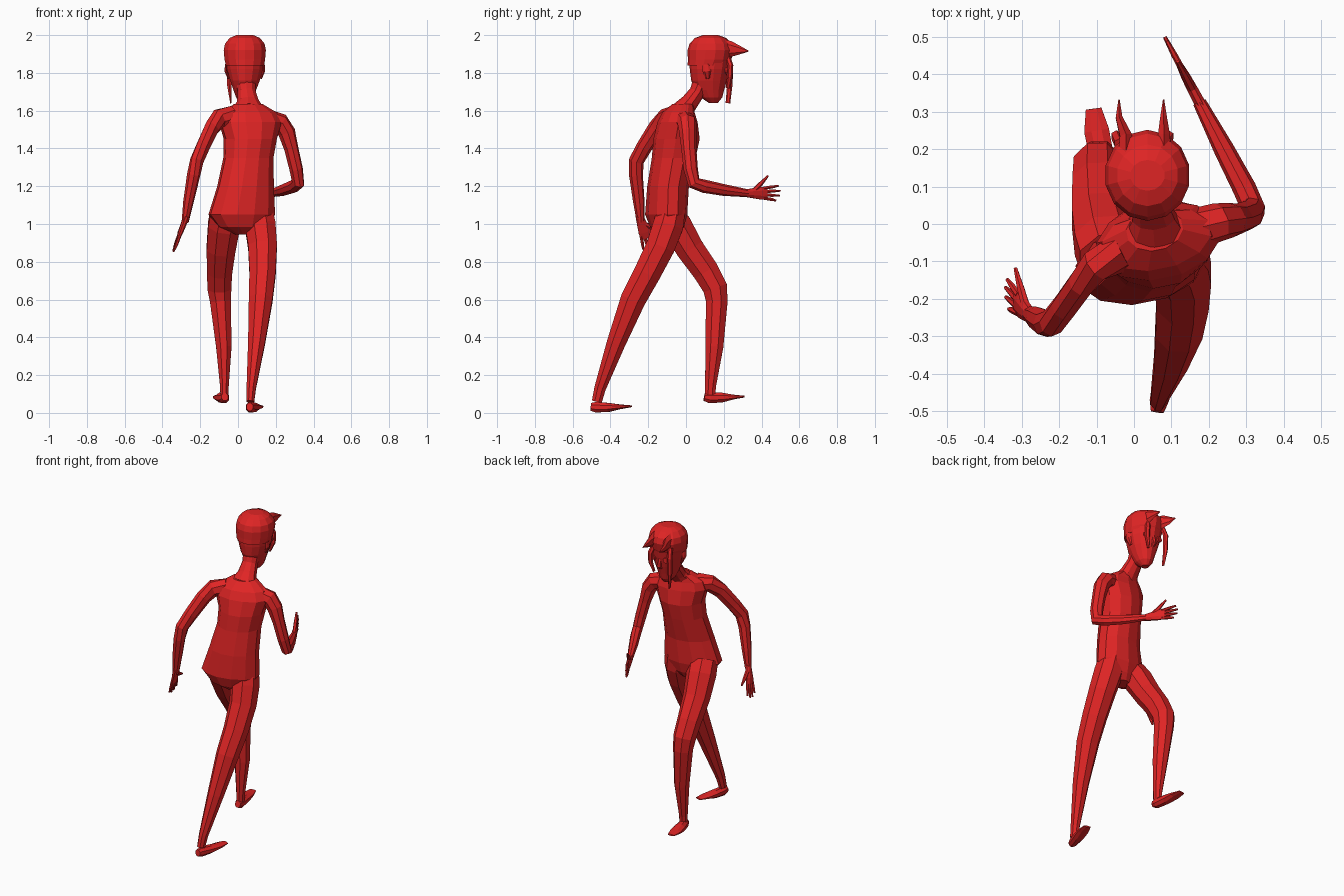
import bpy, bmesh, math
from mathutils import Vector

red = bpy.data.materials.new("flat red")
red.diffuse_color = (0.74, 0.018, 0.018, 1)


def tube(name, rings, side=(1, 0, 0), n=8, flat=False):
    """Loft n-sided rings (x, y, z, radius along side, other radius)."""
    bm = bmesh.new()
    pts = [Vector(r[:3]) for r in rings]
    loops = []
    for i, r in enumerate(rings):
        t = (pts[min(i + 1, len(pts) - 1)] - pts[max(i - 1, 0)]).normalized()
        if flat:                      # keep rings horizontal
            t = Vector((0, 0, 1))
        u = Vector(side)
        u = (u - t * u.dot(t)).normalized()
        v = t.cross(u)
        grow = 1.03                   # make up for the inscribed polygon
        loops.append([bm.verts.new(pts[i] + u * (r[3] * grow * math.cos(a)) + v * (r[4] * grow * math.sin(a)))
                      for a in [2 * math.pi * (k + 0.5) / n for k in range(n)]])
    for a, b in zip(loops, loops[1:]):
        for k in range(n):
            bm.faces.new((a[k], a[(k + 1) % n], b[(k + 1) % n], b[k]))
    bm.faces.new(loops[0][::-1])
    bm.faces.new(loops[-1])
    bmesh.ops.recalc_face_normals(bm, faces=bm.faces)
    me = bpy.data.meshes.new(name)
    bm.to_mesh(me)
    bm.free()
    me.materials.append(red)
    ob = bpy.data.objects.new(name, me)
    bpy.context.collection.objects.link(ob)
    return ob


def hand(name, wrist, direction, spread):
    """Flat palm, four fanned fingers and a thumb on the spread side."""
    w, d = Vector(wrist), Vector(direction).normalized()
    s = Vector(spread)
    s = (s - d * s.dot(d)).normalized()
    at = lambda along, across: tuple(w + d * along + s * across)
    tube(name + "_palm", [at(-0.02, 0) + (.02, .016), at(.03, 0) + (.028, .015),
                          at(.075, 0) + (.035, .013), at(.11, 0) + (.033, .009)], s)
    for i, (off, length) in enumerate([(-.03, .165), (-.01, .188), (.01, .192), (.03, .18)]):
        tube(f"{name}_finger_{i + 1}", [at(.09, off * .85) + (.009, .009), at(.14, off * 1.1) + (.009, .008),
                                        at(length, off * 1.3) + (.005, .005)], s, 6)
    tube(name + "_thumb", [at(.03, .01) + (.014, .012), at(.075, .05) + (.012, .01),
                           at(.118, .092) + (.005, .005)], s, 6)


# Torso, leaning and twisted slightly, facing +y
tube("torso", [(.03, -.085, .945, .045, .05), (.025, -.1, .985, .13, .085), (.02, -.105, 1.05, .175, .105),
               (.04, -.095, 1.2, .148, .105), (.055, -.065, 1.35, .13, .112), (.065, -.05, 1.45, .138, .118),
               (.065, -.045, 1.54, .165, .1), (.06, -.04, 1.59, .145, .08),
               (.055, -.015, 1.635, .075, .055)], (1, .2, 0), 12, True)
# Neck
tube("neck", [(.055, -.02, 1.6, .085, .055), (.052, .02, 1.645, .058, .045), (.045, .06, 1.7, .048, .04),
              (.04, .09, 1.77, .052, .05)], n=10)
# Head with pointed chin
tube("head", [(.035, .145, 1.64, .02, .022), (.035, .135, 1.67, .045, .055), (.036, .125, 1.71, .06, .075),
              (.037, .122, 1.76, .078, .092), (.037, .125, 1.82, .095, .102), (.036, .128, 1.87, .102, .107),
              (.036, .13, 1.93, .1, .105), (.036, .13, 1.97, .08, .08)], n=14, flat=True)
# Hair cap
tube("hair_cap", [(.037, .115, 1.84, .1, .103), (.036, .125, 1.87, .107, .112), (.036, .13, 1.92, .111, .118),
                  (.036, .13, 1.955, .104, .108), (.036, .13, 1.985, .08, .08),
                  (.036, .13, 2.0, .045, .04)], n=14, flat=True)
# Spiky fringe and hanging locks
for i, (x, tip) in enumerate([(-.022, -.04), (.08, .079)]):
    tube(f"fringe_spike_{i + 1}", [(x, .18, 1.935, .022, .045), (x, .235, 1.925, .018, .042),
                                   (tip, .285, 1.92, .01, .022), (tip, .332, 1.915, .002, .002)], n=6)
for i, (x, low) in enumerate([(-.047, 1.64), (.092, 1.72)]):
    tube(f"hanging_lock_{i + 1}", [(x * .8, .215, 1.9, .016, .014), (x, .235, 1.84, .015, .015),
                                   (x, .232, (1.84 + low) / 2, .013, .014), (x * .8, .222, low, .004, .012)], n=6)
# Nose, ears and eyes
tube("nose", [(.035, .215, 1.82, .008, .012), (.035, .228, 1.765, .014, .014), (.035, .21, 1.745, .01, .006)], n=6)
for label, sx in (("left", -1), ("right", 1)):
    tube(label + "_eye", [(.036 + sx * .045, .212, 1.81, .022, .018),
                          (.036 + sx * .048, .223, 1.81, .02, .016)], n=10)
    tube(label + "_ear", [(.036 + sx * .085, .115, 1.77, .006, .01), (.036 + sx * .1, .11, 1.81, .008, .022),
                          (.036 + sx * .1, .105, 1.845, .006, .018)], n=6)

# Arms
tube("left_arm", [(-.03, -.075, 1.565, .05, .06), (-.1, -.11, 1.56, .045, .05), (-.138, -.155, 1.51, .037, .046),
                  (-.185, -.22, 1.41, .035, .042), (-.218, -.262, 1.335, .034, .04), (-.235, -.265, 1.26, .034, .036),
                  (-.262, -.25, 1.12, .027, .03), (-.28, -.24, 1.01, .018, .02)], (1, -.3, .3))
tube("right_arm", [(.16, -.015, 1.55, .055, .055), (.225, .005, 1.535, .05, .05), (.258, .01, 1.485, .045, .045),
                   (.282, .015, 1.4, .036, .04), (.308, .025, 1.29, .034, .038), (.318, .042, 1.218, .03, .038),
                   (.295, .095, 1.2, .03, .035), (.24, .2, 1.18, .026, .031), (.175, .325, 1.163, .017, .021)], (1, .6, .4))
hand("left_hand", (-.278, -.242, 1.025), (-.065, .06, -.17), (0, 1, .3))
hand("right_hand", (.172, .33, 1.163), (-.09, .17, 0), (0, 0, 1))

# Left leg, stepping forward
tube("left_leg", [(-.06, -.09, 1.06, .09, .075), (-.075, -.05, .99, .088, .085), (-.09, .02, .87, .08, .078),
                  (-.098, .105, .75, .07, .073), (-.098, .155, .66, .066, .068), (-.093, .163, .59, .058, .06),
                  (-.075, .15, .35, .043, .05), (-.072, .13, .14, .024, .03), (-.072, .128, .08, .022, .028)])
# Right leg, trailing
tube("right_leg", [(.1, -.075, 1.08, .085, .075), (.118, -.095, .99, .085, .085), (.13, -.135, .88, .08, .08),
                   (.13, -.205, .74, .073, .075), (.12, -.28, .6, .066, .07), (.098, -.37, .37, .047, .052),
                   (.07, -.455, .13, .026, .032), (.065, -.472, .06, .022, .028)])
# Feet
tube("left_foot", [(-.07, .097, .085, .018, .022), (-.073, .125, .08, .028, .03), (-.088, .19, .081, .034, .027),
                   (-.1, .25, .084, .035, .013), (-.108, .308, .086, .022, .005)])
tube("right_foot", [(.062, -.502, .032, .018, .022), (.066, -.475, .03, .026, .029), (.084, -.41, .029, .032, .025),
                    (.1, -.35, .032, .034, .013), (.115, -.29, .035, .022, .005)])
